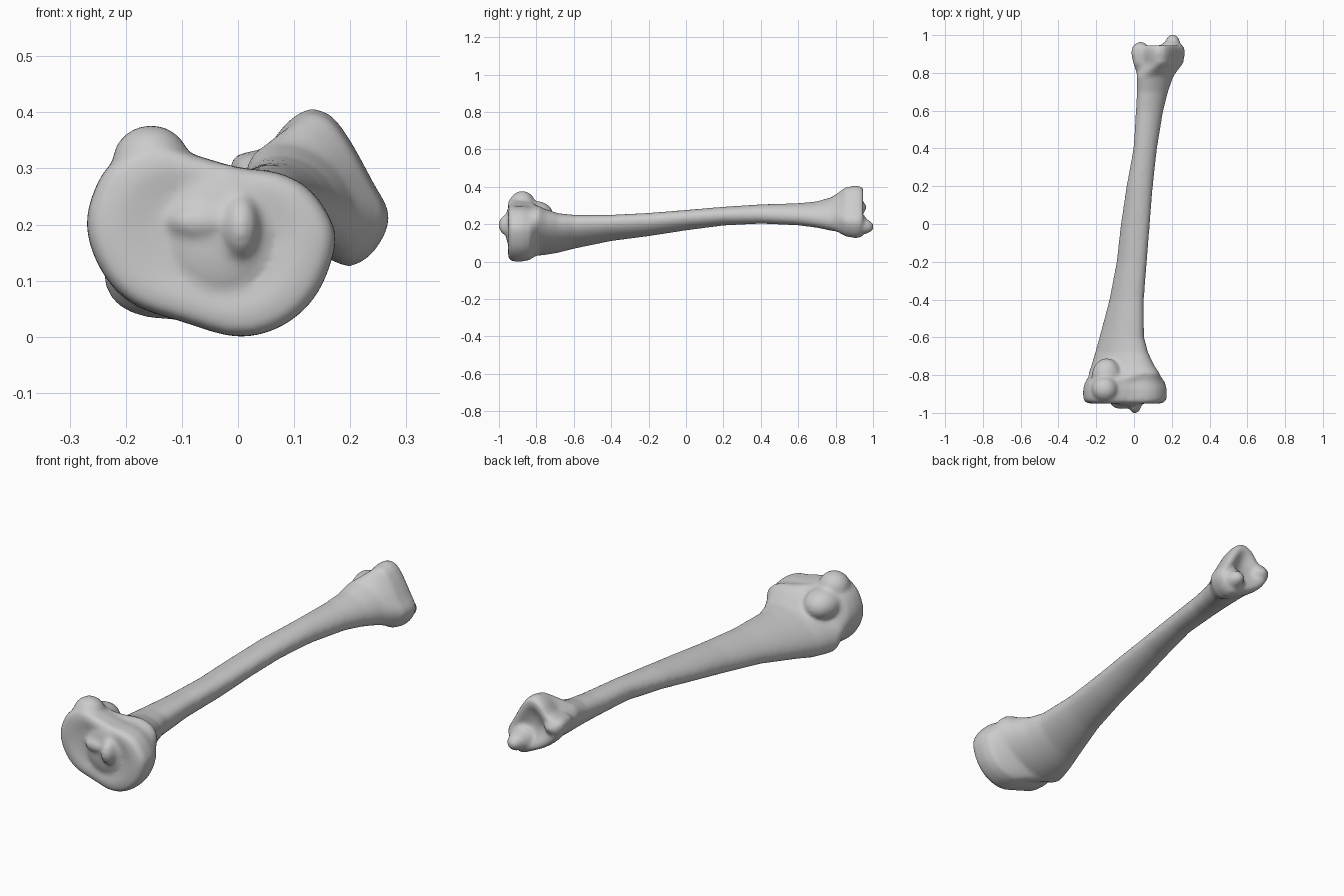
import bpy, bmesh
from math import sin, cos, tau, radians
from mathutils import Vector, Matrix

if "Cube" in bpy.data.objects:
    bpy.data.objects.remove(bpy.data.objects["Cube"])

N = 48

# Bone material
bone_mat = bpy.data.materials.new("pale_grey_bone")
bone_mat.use_nodes = True
colour = (0.6, 0.6, 0.6, 1)
bone_mat.diffuse_color = colour
shader = next(n for n in bone_mat.node_tree.nodes if n.type == "BSDF_PRINCIPLED")
shader.inputs["Base Color"].default_value = colour
shader.inputs["Roughness"].default_value = 0.7


def oval(x0, x1, z0, z1, lean):
    """Leaning oval that fills the given box exactly."""
    cx, cz, rx, rz = (x0 + x1) / 2, (z0 + z1) / 2, (x1 - x0) / 2, (z1 - z0) / 2
    angles = [tau * i / N for i in range(N)]
    return [Vector((cx + rx * cos(a - radians(lean)), cz + rz * sin(a))) for a in angles]


def outline(points):
    """Closed smooth curve through a few points, resampled evenly to N."""
    pts = [Vector(p) for p in points]
    n, dense = len(pts), []
    for i in range(n):
        a, b, c, d = (pts[(i + k) % n] for k in (-1, 0, 1, 2))
        for s in range(12):
            t = s / 12
            dense.append(0.5 * (2 * b + (c - a) * t + (2 * a - 5 * b + 4 * c - d) * t * t
                                + (3 * b - a - 3 * c + d) * t ** 3))
    lengths = [(dense[(i + 1) % len(dense)] - p).length for i, p in enumerate(dense)]
    step, ring, run, k = sum(lengths) / N, [], 0, 0
    for i in range(N):
        while run + lengths[k] < i * step:
            run += lengths[k]
            k += 1
        f = (i * step - run) / lengths[k]
        ring.append(dense[k].lerp(dense[(k + 1) % len(dense)], f))
    return ring


def scaled(ring, s):
    mid = sum(ring, Vector((0, 0))) / N
    return [mid + (p - mid) * s for p in ring]


def loft(bm, stations):
    rings = [[bm.verts.new((p.x, y, p.y)) for p in ring] for y, ring in stations]
    for a, b in zip(rings, rings[1:]):
        for i in range(N):
            j = (i + 1) % N
            bm.faces.new((a[i], a[j], b[j], b[i]))
    bm.faces.new(rings[0][::-1])
    bm.faces.new(rings[-1])


def knob(bm, centre, radii):
    m = Matrix.Translation(centre) @ Matrix.Diagonal((*radii, 1))
    bmesh.ops.create_icosphere(bm, subdivisions=3, radius=1, matrix=m)


# Outlines of the wide plateau and of the small far end
plateau = outline([(0.173, 0.16), (0.165, 0.21), (0.125, 0.265), (0.07, 0.293), (0, 0.302),
                   (-0.07, 0.322), (-0.15, 0.345), (-0.215, 0.318), (-0.25, 0.275),
                   (-0.27, 0.2), (-0.245, 0.12), (-0.19, 0.06), (-0.1, 0.027),
                   (0, 0), (0.08, 0.02), (0.14, 0.075)])
ankle = outline([(0.27, 0.215), (0.24, 0.277), (0.2, 0.35), (0.165, 0.395), (0.125, 0.406),
                 (0.085, 0.38), (0.05, 0.338), (0, 0.325), (-0.015, 0.295),
                 (0.02, 0.23), (0.08, 0.18), (0.15, 0.145), (0.2, 0.125), (0.245, 0.155)])

# Shaft ovals: y, x range, z range, lean
shaft = [(-0.79, -0.24, 0.135, 0.032, 0.3, 25), (-0.75, -0.226, 0.108, 0.036, 0.28, 26),
         (-0.68, -0.205, 0.075, 0.048, 0.258, 28), (-0.6, -0.183, 0.053, 0.069, 0.25, 28),
         (-0.4, -0.13, 0.052, 0.11, 0.25, 25), (-0.2, -0.092, 0.068, 0.136, 0.26, 20),
         (0, -0.07, 0.084, 0.167, 0.276, 15), (0.2, -0.04, 0.1, 0.193, 0.293, 5),
         (0.4, -0.003, 0.122, 0.203, 0.306, -5), (0.6, 0.01, 0.155, 0.194, 0.312, -12),
         (0.7, 0.015, 0.18, 0.181, 0.322, -18), (0.78, 0.014, 0.208, 0.164, 0.345, -22)]

bm = bmesh.new()
stations = [(-0.94, scaled(plateau, 0.2)), (-0.944, scaled(plateau, 0.5)),
            (-0.952, scaled(plateau, 0.75)), (-0.948, scaled(plateau, 0.9)),
            (-0.935, scaled(plateau, 0.98)), (-0.915, plateau),
            (-0.875, plateau), (-0.835, scaled(plateau, 0.95))]
stations += [(y, oval(*box)) for y, *box in shaft]
stations += [(0.85, scaled(ankle, 0.93)), (0.9, ankle), (0.93, scaled(ankle, 0.99)),
             (0.948, scaled(ankle, 0.9)), (0.945, scaled(ankle, 0.7)),
             (0.928, scaled(ankle, 0.45)), (0.918, scaled(ankle, 0.2))]
loft(bm, stations)

# Front tubercle and the swelling behind it
knob(bm, (-0.155, -0.875, 0.31), (0.07, 0.068, 0.068))
knob(bm, (-0.145, -0.81, 0.255), (0.08, 0.1, 0.07))
# Broad mound between the joint faces, with twin spines
knob(bm, (-0.03, -0.93, 0.19), (0.1, 0.038, 0.12))
knob(bm, (0.005, -0.945, 0.195), (0.036, 0.058, 0.06))
knob(bm, (-0.065, -0.945, 0.205), (0.06, 0.036, 0.032))
# Inner ankle tip, its root and the outer ankle lobe
knob(bm, (0.205, 0.945, 0.187), (0.042, 0.06, 0.04))
knob(bm, (0.195, 0.92, 0.2), (0.062, 0.052, 0.062))
knob(bm, (0.035, 0.915, 0.29), (0.048, 0.05, 0.038))

bmesh.ops.recalc_face_normals(bm, faces=bm.faces)
mesh = bpy.data.meshes.new("leg_bone")
bm.to_mesh(mesh)
bm.free()
mesh.materials.append(bone_mat)
bone = bpy.data.objects.new("leg_bone", mesh)
bpy.context.collection.objects.link(bone)

# Fuse the parts into one smooth surface
fuse = bone.modifiers.new("fuse", "REMESH")
fuse.mode = "VOXEL"
fuse.voxel_size = 0.009
fuse.use_smooth_shade = True
soften = bone.modifiers.new("soften", "SMOOTH")
soften.factor = 0.5
soften.iterations = 8
